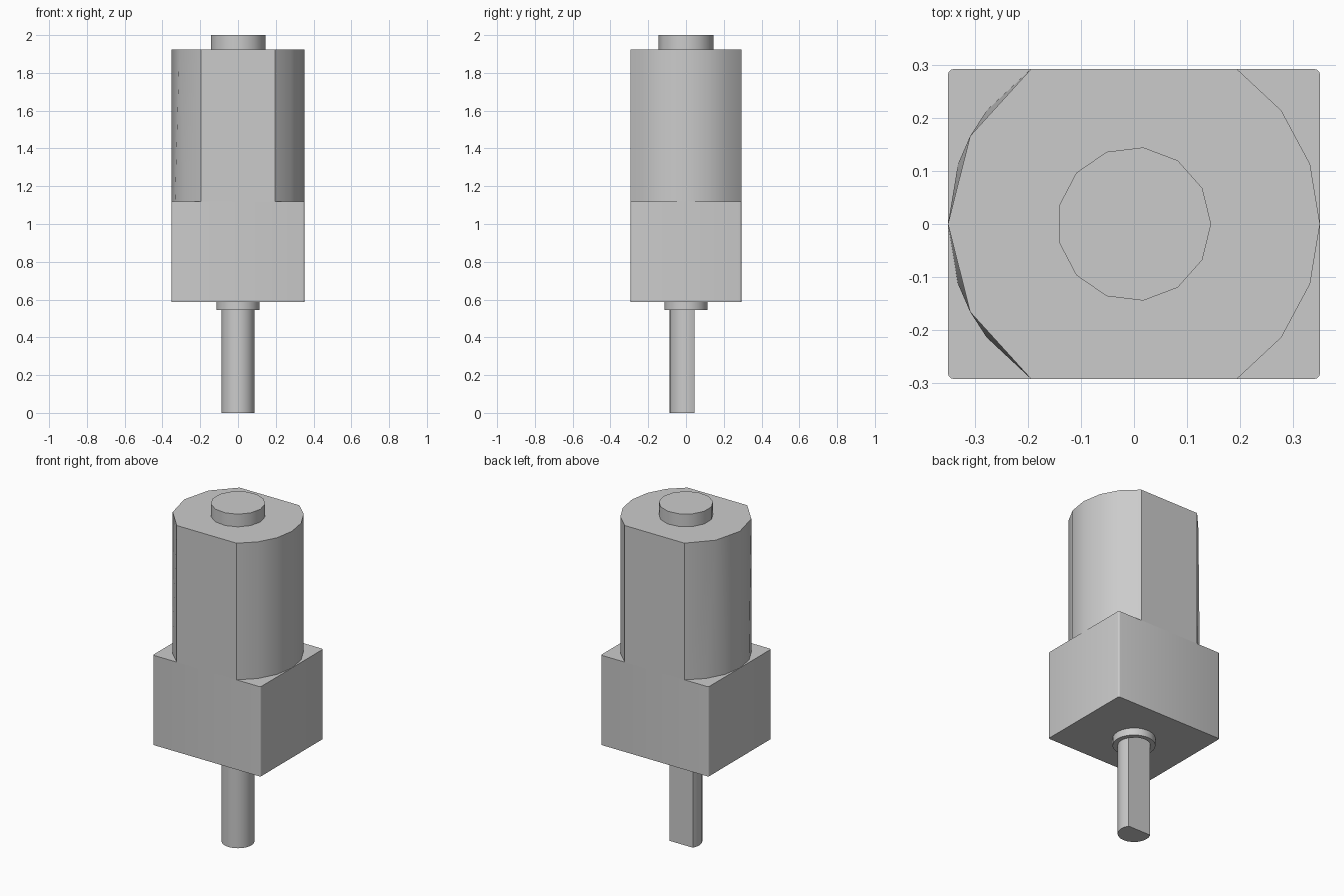
import bpy, bmesh
from math import sin, cos, asin, pi, radians

cube = bpy.data.objects.get("Cube")
if cube:
    bpy.data.objects.remove(cube, do_unlink=True)

HALF_X, HALF_Y = 0.352, 0.293
BASE, SHOULDER, TOP = 0.588, 1.118, 1.925

metal = bpy.data.materials.new("light_grey_metal")
metal.use_nodes = True
grey = (0.6, 0.6, 0.6, 1)
metal.diffuse_color = grey
metal.node_tree.nodes["Principled BSDF"].inputs["Base Color"].default_value = grey


def finish(name, bm):
    bmesh.ops.remove_doubles(bm, verts=bm.verts, dist=0.0001)
    bmesh.ops.recalc_face_normals(bm, faces=bm.faces)
    mesh = bpy.data.meshes.new(name)
    bm.to_mesh(mesh)
    bm.free()
    obj = bpy.data.objects.new(name, mesh)
    bpy.context.collection.objects.link(obj)
    mesh.materials.append(metal)
    bpy.ops.object.select_all(action="DESELECT")
    obj.select_set(True)
    bpy.context.view_layer.objects.active = obj
    bpy.ops.object.shade_smooth_by_angle(angle=radians(32))
    return obj


def loft(name, lower, upper, z0, z1):
    """Closed solid between two outlines with matching point counts."""
    bm = bmesh.new()
    a = [bm.verts.new((x, y, z0)) for x, y in lower]
    b = [bm.verts.new((x, y, z1)) for x, y in upper]
    for i in range(len(a)):
        j = (i + 1) % len(a)
        bm.faces.new((a[i], a[j], b[j], b[i]))
    bm.faces.new(a[::-1])
    bm.faces.new(b)
    return finish(name, bm)


def circle(radius, count):
    return [(radius * cos(2 * pi * i / count), radius * sin(2 * pi * i / count))
            for i in range(count)]


def arc(radius, angles):
    return [(radius * cos(t), radius * sin(t)) for t in angles]


# Gearbox with softly rounded upright edges
bm = bmesh.new()
bmesh.ops.create_cube(bm, size=1)
for v in bm.verts:
    v.co.x *= 2 * HALF_X
    v.co.y *= 2 * HALF_Y
    v.co.z = SHOULDER if v.co.z > 0 else BASE
upright = [e for e in bm.edges if abs(e.verts[0].co.z - e.verts[1].co.z) > 0.1]
bmesh.ops.bevel(bm, geom=upright, offset=0.01, segments=3, profile=0.5, affect="EDGES")
finish("gearbox", bm)

# Motor can: round sides cut by two flats, coarser along its upper left rim
corner = asin(HALF_Y / HALF_X)
fine = [corner * k / 3 for k in range(-3, 4)]
coarse = [corner * k / 2 for k in (-2, -1, -1, 0, 1, 1, 2)]
right_side = arc(HALF_X, fine)
lower = right_side + arc(HALF_X, [pi + t for t in fine])
upper = right_side + arc(HALF_X, [pi + t for t in coarse])
loft("motor_can", lower, upper, SHOULDER, TOP)

# Rear bearing boss
boss = circle(0.146, 13)
loft("bearing_boss", boss, boss, TOP, 2.0)

# Hollow collar around the shaft
bm = bmesh.new()
count = 24
rings = [[bm.verts.new((x, y, z)) for x, y in circle(r, count)]
         for r, z in ((0.115, BASE), (0.115, 0.545), (0.088, 0.545), (0.088, BASE))]
for k in range(4):
    p, q = rings[k], rings[(k + 1) % 4]
    for i in range(count):
        j = (i + 1) % count
        bm.faces.new((p[i], p[j], q[j], q[i]))
finish("shaft_collar", bm)

# D-shaped output shaft, flat towards the back
flat = asin(0.045 / 0.088)
steps = 14
shaft = arc(0.088, [pi - flat + (pi + 2 * flat) * i / steps for i in range(steps + 1)])
loft("output_shaft", shaft, shaft, 0, BASE)
